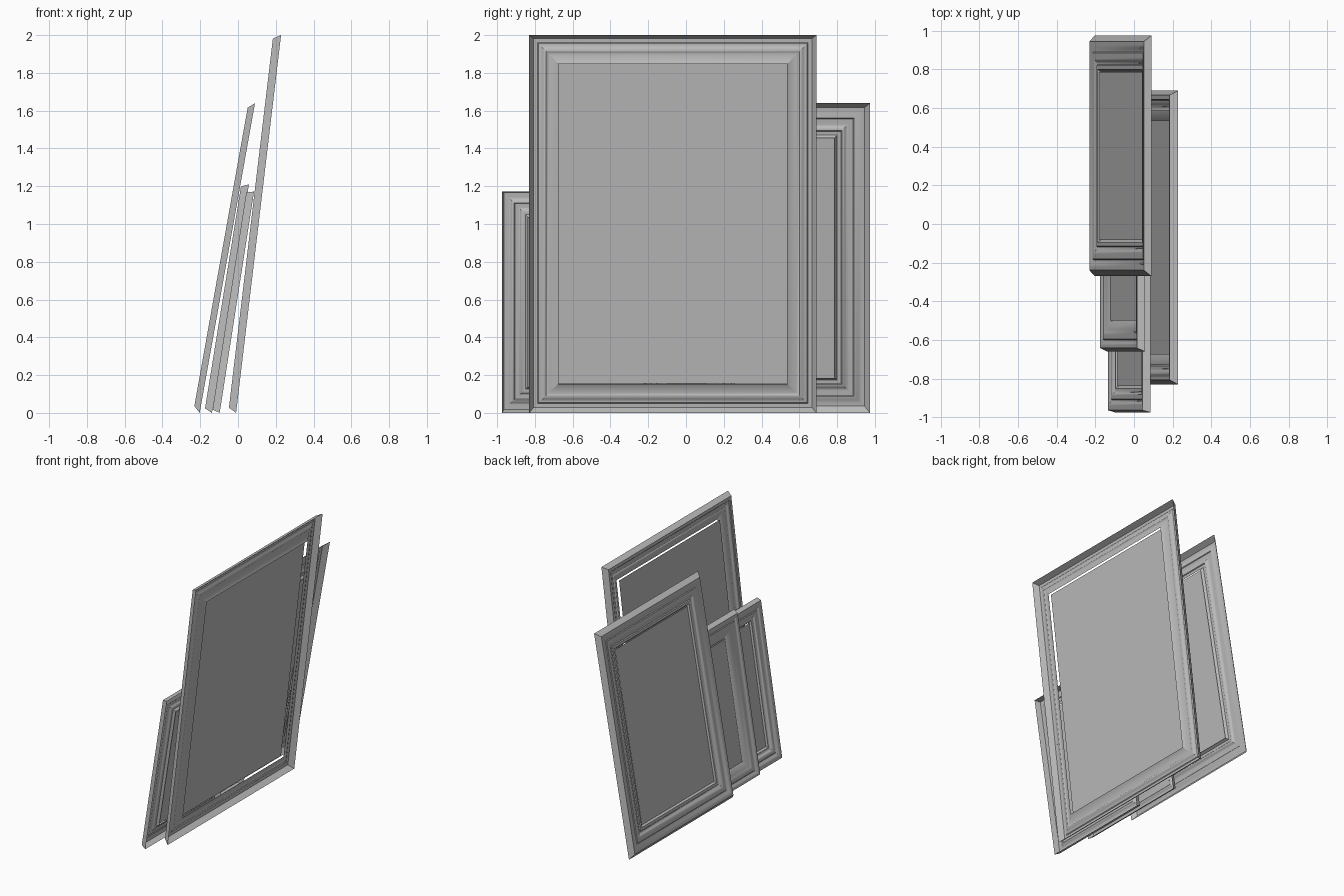
import bpy
import bmesh
from math import cos, pi, atan2
from mathutils import Matrix, Vector

cube = bpy.data.objects.get("Cube")
if cube:
    bpy.data.objects.remove(cube, do_unlink=True)

grey = bpy.data.materials.new("plain_grey")
grey.use_nodes = True
tone = (0.5, 0.5, 0.5, 1)
grey.diffuse_color = tone
grey.node_tree.nodes["Principled BSDF"].inputs["Base Color"].default_value = tone


def make_object(name, bm, matrix):
    mesh = bpy.data.meshes.new(name)
    bm.to_mesh(mesh)
    bm.free()
    obj = bpy.data.objects.new(name, mesh)
    bpy.context.collection.objects.link(obj)
    obj.matrix_world = matrix
    mesh.materials.append(grey)
    return obj


def moulding(points, steps=5):
    """Turn (inset, depth, kind) points into a profile; 's' eases in an S curve."""
    out = [points[0][:2]]
    for (u, d, _), (u2, d2, kind) in zip(points, points[1:]):
        n = steps if kind == "s" else 1
        for i in range(1, n + 1):
            t = i / n
            out.append((u + (u2 - u) * t, d + (d2 - d) * (1 - cos(pi * t)) / 2))
    return out


def rectangle(bm, width, height, u, d):
    w = width / 2 - u
    corners = ((-w, u), (w, u), (w, height - u), (-w, height - u))
    return [bm.verts.new((x, y, d)) for x, y in corners]


def picture(name, foot, top, y_min, y_max, points, panel_depth):
    # Local x runs along the width, y up the frame, z out of its face
    lean = Vector((top[0] - foot, 0, top[1]))
    height, width = lean.length, y_max - y_min
    up = lean.normalized()
    side = Vector((0, -1, 0))
    face = side.cross(up)
    m = Matrix((side, up, face)).transposed().to_4x4()
    m.translation = (foot, (y_min + y_max) / 2, 0)

    # Mitred moulding, open at the back
    bm = bmesh.new()
    rings = [rectangle(bm, width, height, u, d) for u, d in moulding(points)]
    for a, b in zip(rings, rings[1:]):
        for i in range(4):
            j = (i + 1) % 4
            bm.faces.new((a[i], a[j], b[j], b[i]))
    frame = make_object(name + "_frame", bm, m)
    bpy.ops.object.select_all(action="DESELECT")
    frame.select_set(True)
    bpy.context.view_layer.objects.active = frame
    bpy.ops.object.shade_smooth_by_angle(angle=pi / 6)

    # Flat picture sheet
    bm = bmesh.new()
    bm.faces.new(rectangle(bm, width, height, points[-1][0], panel_depth))
    make_object(name + "_panel", bm, m)


# Large frame: broad cove and sloping lip
picture("large", -0.01, (0.228, 2.0), -0.83, 0.69, [
    (0, 0, ""), (0.023, 0.041, ""), (0.045, 0.041, ""), (0.05, 0.036, ""),
    (0.09, 0.022, "s"), (0.097, 0.026, ""), (0.105, 0.026, ""),
    (0.155, 0, "")], 0.022)

# Medium frame: stepped ridges
picture("medium", -0.203, (0.09, 1.64), -0.27, 0.975, [
    (0, 0, ""), (0.031, 0.034, ""), (0.045, 0.034, ""), (0.085, 0.022, "s"),
    (0.09, 0.027, ""), (0.115, 0.027, "s"), (0.15, 0.012, "s"),
    (0.155, 0.018, ""), (0.175, 0.018, "s"), (0.188, 0, "")], 0.01)

# Small frame: deep sloping lip
picture("small", -0.138, (0.058, 1.21), -0.66, 0.26, [
    (0, 0, ""), (0.018, 0.04, ""), (0.03, 0.04, ""), (0.06, 0.03, "s"),
    (0.065, 0.034, ""), (0.085, 0.034, ""), (0.115, 0.026, "s"),
    (0.16, 0, "")], 0.012)

# Narrow frame at the far end: beaded moulding
picture("end", -0.097, (0.085, 1.172), -0.975, -0.085, [
    (0, 0, ""), (0.012, 0.04, ""), (0.035, 0.04, ""), (0.065, 0.028, "s"),
    (0.07, 0.032, ""), (0.09, 0.032, ""), (0.11, 0.018, "s"),
    (0.125, 0.018, ""), (0.138, 0, "")], 0.01)
